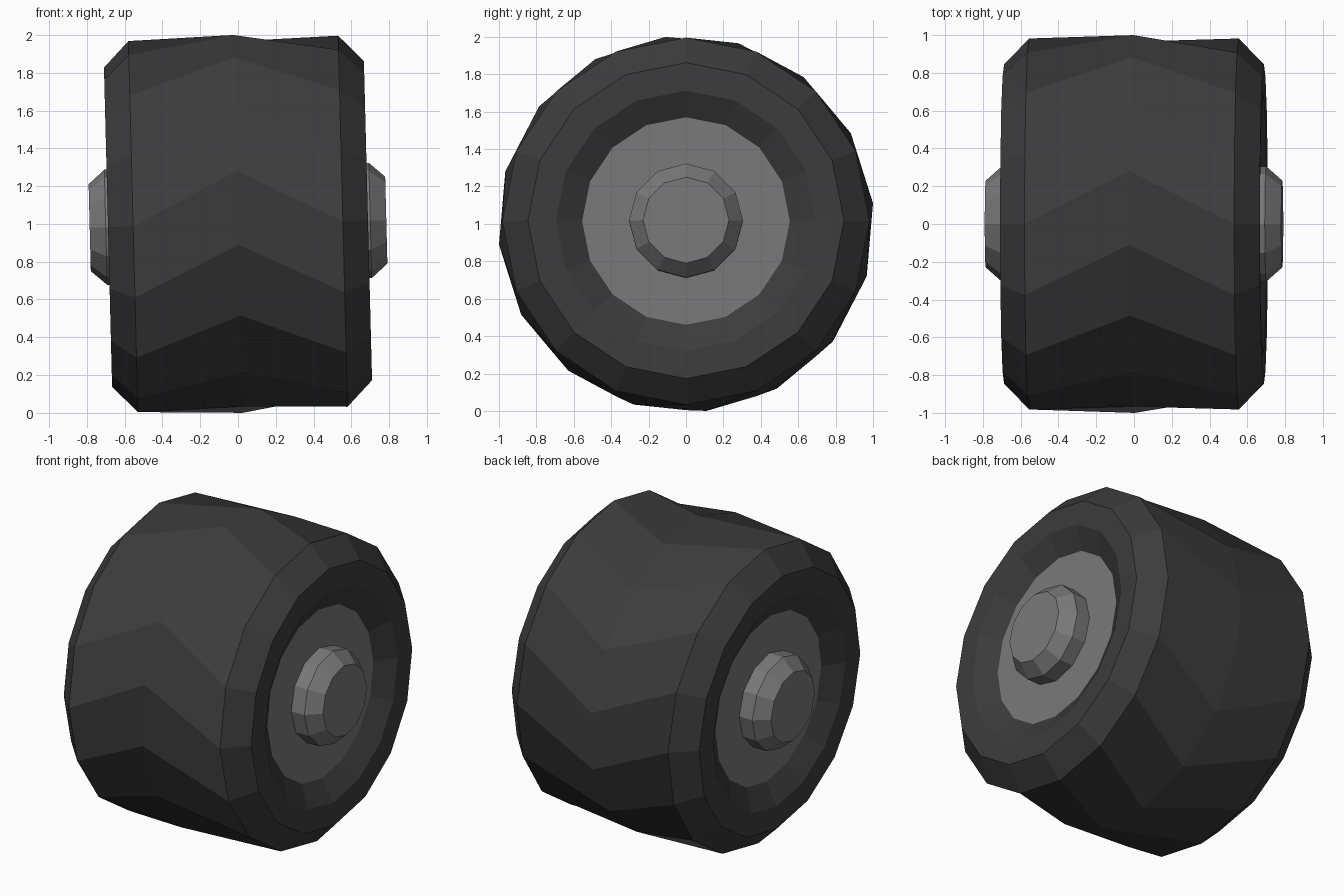
import bpy, bmesh, math
from mathutils import Matrix

if "Cube" in bpy.data.objects:
    bpy.data.objects.remove(bpy.data.objects["Cube"])


def material(name, value):
    m = bpy.data.materials.new(name)
    m.diffuse_color = (value, value, value, 1)
    m.use_nodes = True
    m.node_tree.nodes["Principled BSDF"].inputs["Base Color"].default_value = m.diffuse_color
    return m


rubber = material("dark_rubber", 0.045)
metal = material("grey_metal", 0.19)

# The axle runs along x, leaning slightly up towards +x
PLACE = Matrix.Translation((0, 0, 1)) @ Matrix.Rotation(math.radians(-1.46), 4, 'Y')


def lathe(name, profile, sides, mat, cap):
    """Spin (x, radius, twist in degrees) points around the x axis."""
    bm = bmesh.new()
    rings = []
    for x, r, twist in profile:
        ring = []
        for k in range(sides):
            a = 2 * math.pi * k / sides + math.radians(twist)
            ring.append(bm.verts.new((x, r * math.cos(a), r * math.sin(a))))
        rings.append(ring)
    for a, b in zip(rings, rings[1:]):
        for k in range(sides):
            n = (k + 1) % sides
            bm.faces.new((a[k], a[n], b[n], b[k]))
    if cap:
        bm.faces.new(rings[0])
        bm.faces.new(rings[-1])
    bmesh.ops.recalc_face_normals(bm, faces=bm.faces)
    me = bpy.data.meshes.new(name)
    bm.to_mesh(me)
    bm.free()
    me.materials.append(mat)
    ob = bpy.data.objects.new(name, me)
    bpy.context.collection.objects.link(ob)
    ob.matrix_world = PLACE


def mirrored(half):
    return [(-x, r, 0) for x, r in reversed(half)]


# Tyre: rim seat, lip, sidewall, shoulder, and a twisted crown for the chevron tread
side = [(0.555, 0.982), (0.688, 0.845), (0.685, 0.695), (0.605, 0.555)]
lathe("tyre", mirrored(side) + [(0, 1.006, -16.2)] + [(x, r, 0) for x, r in side],
      16, rubber, False)

# Wheel discs filling the tyre opening on both sides
disc = [(0.605, 0.555)]
lathe("wheel_disc", mirrored(disc) + [(x, r, 0) for x, r in disc], 16, metal, True)

# Hub with a bevelled cap at each end
hub = [(0.55, 0.305), (0.70, 0.305), (0.785, 0.23)]
lathe("hub", mirrored(hub) + [(x, r, 0) for x, r in hub], 12, metal, True)
